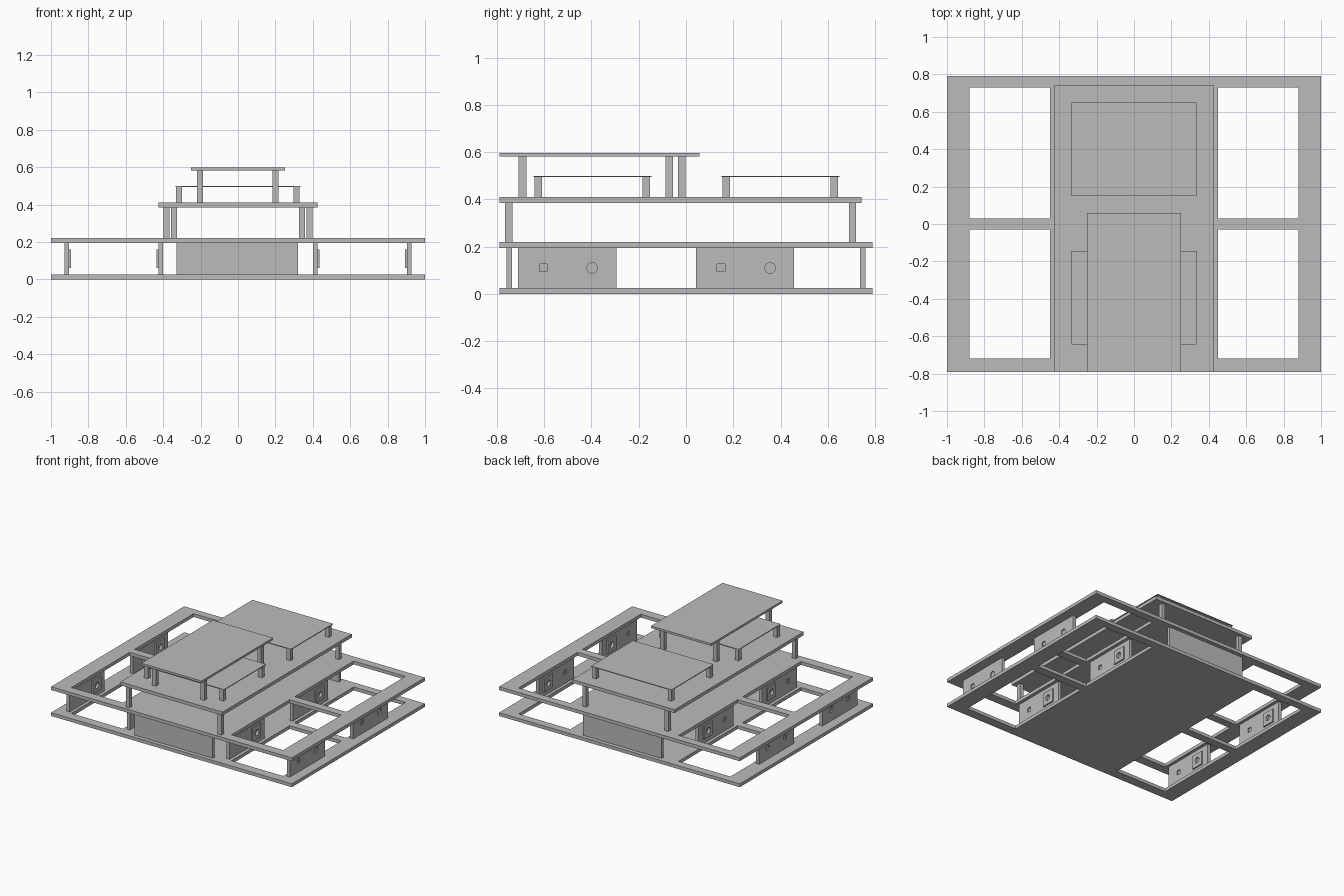
import bpy
import bmesh
from mathutils import Matrix, Vector

scene_cube = bpy.data.objects.get("Cube")
if scene_cube:
    bpy.data.objects.remove(scene_cube, do_unlink=True)

GREY = (0.5, 0.5, 0.5, 1.0)
grey = bpy.data.materials.new("plain grey")
grey.use_nodes = True
grey.diffuse_color = GREY
grey.node_tree.nodes["Principled BSDF"].inputs["Base Color"].default_value = GREY


def finish(name, bm):
    """Turn a bmesh into a grey object."""
    bmesh.ops.recalc_face_normals(bm, faces=bm.faces)
    mesh = bpy.data.meshes.new(name)
    bm.to_mesh(mesh)
    bm.free()
    mesh.materials.append(grey)
    obj = bpy.data.objects.new(name, mesh)
    bpy.context.collection.objects.link(obj)
    return obj


def add_box(bm, low, high):
    low, high = Vector(low), Vector(high)
    place = Matrix.Translation((low + high) / 2) @ Matrix.Diagonal((*(high - low), 1))
    bmesh.ops.create_cube(bm, size=1, matrix=place)


def box(name, low, high):
    bm = bmesh.new()
    add_box(bm, low, high)
    return finish(name, bm)


def post(name, x, y, z0, z1, size=0.032):
    h = size / 2
    return box(name, (x - h, y - h, z0), (x + h, y + h, z1))


# Wide frames: solid middle, two openings on each side
XS = (-1, -0.88, -0.45, 0.45, 0.88, 1)
YS = (-0.79, -0.72, -0.03, 0.03, 0.73, 0.79)


def frame(name, z, thick):
    bm = bmesh.new()
    grid = [[bm.verts.new((x, y, z)) for y in YS] for x in XS]
    for i in range(5):
        for j in range(5):
            if i in (1, 3) and j in (1, 3):
                continue
            bm.faces.new((grid[i][j], grid[i + 1][j], grid[i + 1][j + 1], grid[i][j + 1]))
    top = bmesh.ops.extrude_face_region(bm, geom=bm.faces[:])
    verts = [g for g in top["geom"] if isinstance(g, bmesh.types.BMVert)]
    bmesh.ops.translate(bm, verts=verts, vec=(0, 0, thick))
    return finish(name, bm)


BASE, DECK = 0.025, 0.195
frame("base_frame", 0, BASE)
frame("deck_frame", DECK, BASE)

# Front and back walls of the lower storey
for name, y in (("front_wall", -0.76), ("back_wall", 0.737)):
    box(name, (-0.328, y, BASE), (0.322, y + 0.023, DECK))


# Side panels with a square plate, a round recess and a small square recess
def side_panel(name, x, y, facing):
    z, half, bump = 0.11, 0.0125, 0.01
    panel = box(name, (x - half, y, BASE), (x + half, y + 0.415, DECK))
    ring_y, square_y = y + 0.313, y + 0.105
    cut = bmesh.new()
    turn = Matrix.Rotation(1.5707963, 4, "Y")
    for side in (-1, 1):
        face = x + side * half
        bmesh.ops.create_cone(cut, cap_ends=True, segments=24, radius1=0.022,
                              radius2=0.022, depth=0.016,
                              matrix=Matrix.Translation((face, ring_y, z)) @ turn)
        add_box(cut, (face - 0.008, square_y - 0.016, z - 0.016),
                (face + 0.008, square_y + 0.016, z + 0.016))
    cutter = finish(name + "_cutter", cut)
    cutter.hide_render = True
    apply_cut(panel, cutter)

    a, b = x + facing * half, x + facing * (half + bump)
    plate = box(name + "_plate", (min(a, b), ring_y - 0.05, z - 0.05),
                (max(a, b), ring_y + 0.05, z + 0.05))
    cut = bmesh.new()
    bmesh.ops.create_cone(cut, cap_ends=True, segments=24, radius1=0.022,
                          radius2=0.022, depth=0.05,
                          matrix=Matrix.Translation((a, ring_y, z)) @ turn)
    cutter = finish(name + "_plate_cutter", cut)
    cutter.hide_render = True
    apply_cut(plate, cutter)


def apply_cut(obj, cutter):
    mod = obj.modifiers.new("recess", "BOOLEAN")
    mod.operation = "DIFFERENCE"
    mod.solver = "EXACT"
    mod.object = cutter
    bpy.context.view_layer.objects.active = obj
    bpy.ops.object.modifier_apply(modifier=mod.name)
    bpy.data.objects.remove(cutter, do_unlink=True)


for side, side_name in ((1, "left"), (-1, "right")):
    for row, y in (("front", -0.71), ("back", 0.043)):
        side_panel(f"{side_name}_{row}_inner_panel", side * 0.413, y, side)
        side_panel(f"{side_name}_{row}_outer_panel", side * 0.915, y, -side)

# Middle storey: four posts and a long platform
MID, ROOF = 0.385, 0.41
for side, side_name in ((1, "left"), (-1, "right")):
    post(f"{side_name}_front_mid_post", side * 0.382, -0.75, DECK + BASE, MID, 0.03)
    post(f"{side_name}_back_mid_post", side * 0.342, 0.705, DECK + BASE, MID, 0.03)
box("middle_platform", (-0.425, -0.79, MID), (0.425, 0.743, ROOF))

# Two thin tables on the platform
for name, y0, y1 in (("front_table", -0.645, -0.145), ("back_table", 0.15, 0.65)):
    box(name, (-0.335, y0, 0.494), (0.335, y1, 0.5))
    for x in (-0.315, 0.312):
        for y in (y0 + 0.02, y1 - 0.023):
            post(name + "_leg", x, y, ROOF, 0.494)

# High front table, with unevenly set back legs
TOP = 0.581
box("high_table", (-0.25, -0.79, TOP), (0.25, 0.058, 0.597))
for x, y in ((-0.203, -0.692), (0.2, -0.692), (-0.203, -0.07), (0.2, -0.018)):
    post("high_table_leg", x, y, ROOF, TOP)
